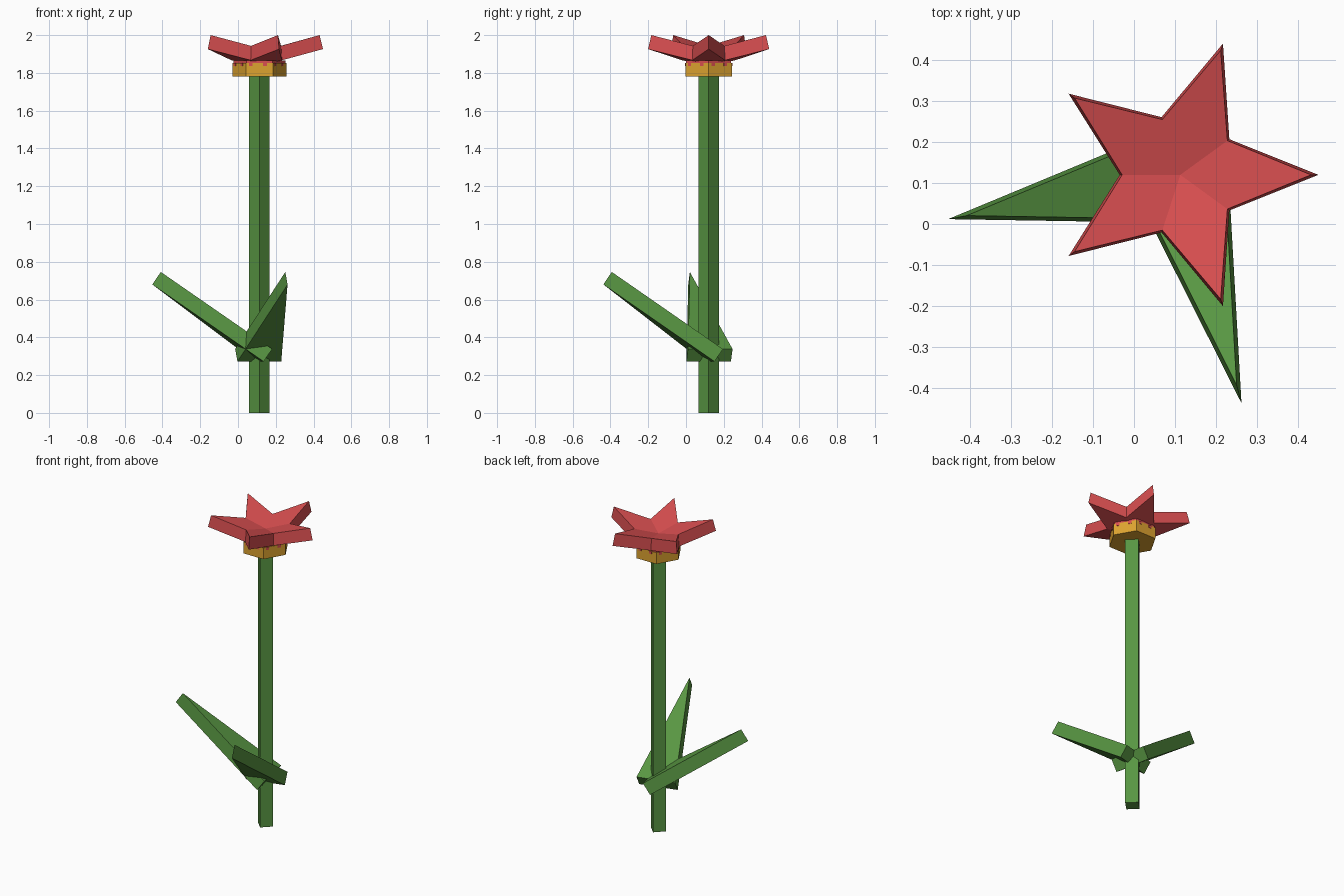
import bpy
from math import sin, cos, pi, radians

if "Cube" in bpy.data.objects:
    bpy.data.objects.remove(bpy.data.objects["Cube"])

CX, CY = 0.113, 0.12  # axis of the stem


def material(name, rgb):
    m = bpy.data.materials.new(name)
    m.diffuse_color = (*rgb, 1)
    m.use_nodes = True
    m.node_tree.nodes["Principled BSDF"].inputs["Base Color"].default_value = m.diffuse_color
    return m


green = material("leaf green", (0.098, 0.305, 0.055))
red = material("petal red", (0.69, 0.077, 0.08))
gold = material("golden yellow", (0.73, 0.37, 0.03))


def add(name, verts, faces, mat):
    me = bpy.data.meshes.new(name)
    me.from_pydata(verts, [], faces)
    me.materials.append(mat)
    ob = bpy.data.objects.new(name, me)
    bpy.context.collection.objects.link(ob)
    return ob


def polar(r, a, z):
    return (CX + r * cos(a), CY + r * sin(a), z)


def prism(name, n, r, z0, z1, mat):
    verts = [polar(r, 2 * pi * i / n, z) for z in (z0, z1) for i in range(n)]
    sides = [(i, (i + 1) % n, n + (i + 1) % n, n + i) for i in range(n)]
    caps = [tuple(reversed(range(n))), tuple(range(n, 2 * n))]
    return add(name, verts, sides + caps, mat)


# Square stem and six-sided cup
prism("stem", 4, 0.055, 0.0, 1.85, green)
prism("cup", 6, 0.143, 1.78, 1.853, gold)
prism("petal_collar", 6, 0.138, 1.845, 1.866, red)

# Five-pointed dished flower made of flat kite petals, with a flared rim
verts = []
for tip, inner, zc, zi, zt in ((0.337, 0.148, 1.835, 1.867, 1.926),
                               (0.319, 0.142, 1.912, 1.943, 2.0)):
    verts.append((CX, CY, zc))
    for i in range(10):
        r, z = (inner, zi) if i % 2 else (tip, zt)
        verts.append(polar(r, i * pi / 5, z))
faces = []
for i in range(0, 10, 2):
    a, b, c = 1 + (i - 1) % 10, 1 + i, 1 + (i + 1) % 10
    faces += [(0, c, b, a), (11, 11 + a, 11 + b, 11 + c)]
for i in range(10):
    a, b = 1 + i, 1 + (i + 1) % 10
    faces.append((a, b, 11 + b, 11 + a))
add("flower", verts, faces, red)

# Small red specks around the upper edge of the cup
verts, faces = [], []
for side in range(6):
    a = radians(30 + 60 * side)
    for off in (-0.045, 0.03):
        k = len(verts)
        for d in (0.118, 0.126):
            for t, z in ((-0.01, 1.836), (0.01, 1.836), (0.01, 1.853), (-0.01, 1.853)):
                s = off + t
                verts.append((CX + d * cos(a) - s * sin(a), CY + d * sin(a) + s * cos(a), z))
        faces += [tuple(k + j for j in f) for f in (
            (3, 2, 1, 0), (4, 5, 6, 7), (0, 1, 5, 4), (1, 2, 6, 5), (2, 3, 7, 6), (3, 0, 4, 7))]
add("cup_specks", verts, faces, red)


# Thick triangular leaves that rise outward from the stem
def leaf(name, azimuth):
    a = radians(azimuth)
    verts = []
    for back, up in ((0, 0), (-0.046, 0.066)):
        for along, across, z in ((0.577, 0, 0.68), (0, 0.12, 0.272), (0, -0.12, 0.272)):
            d = along + back
            verts.append((CX + d * cos(a) - across * sin(a),
                          CY + d * sin(a) + across * cos(a), z + up))
    add(name, verts, [(2, 1, 0), (3, 4, 5), (0, 1, 4, 3), (1, 2, 5, 4), (2, 0, 3, 5)], green)


leaf("left_leaf", 190.8)
leaf("front_leaf", 285)
